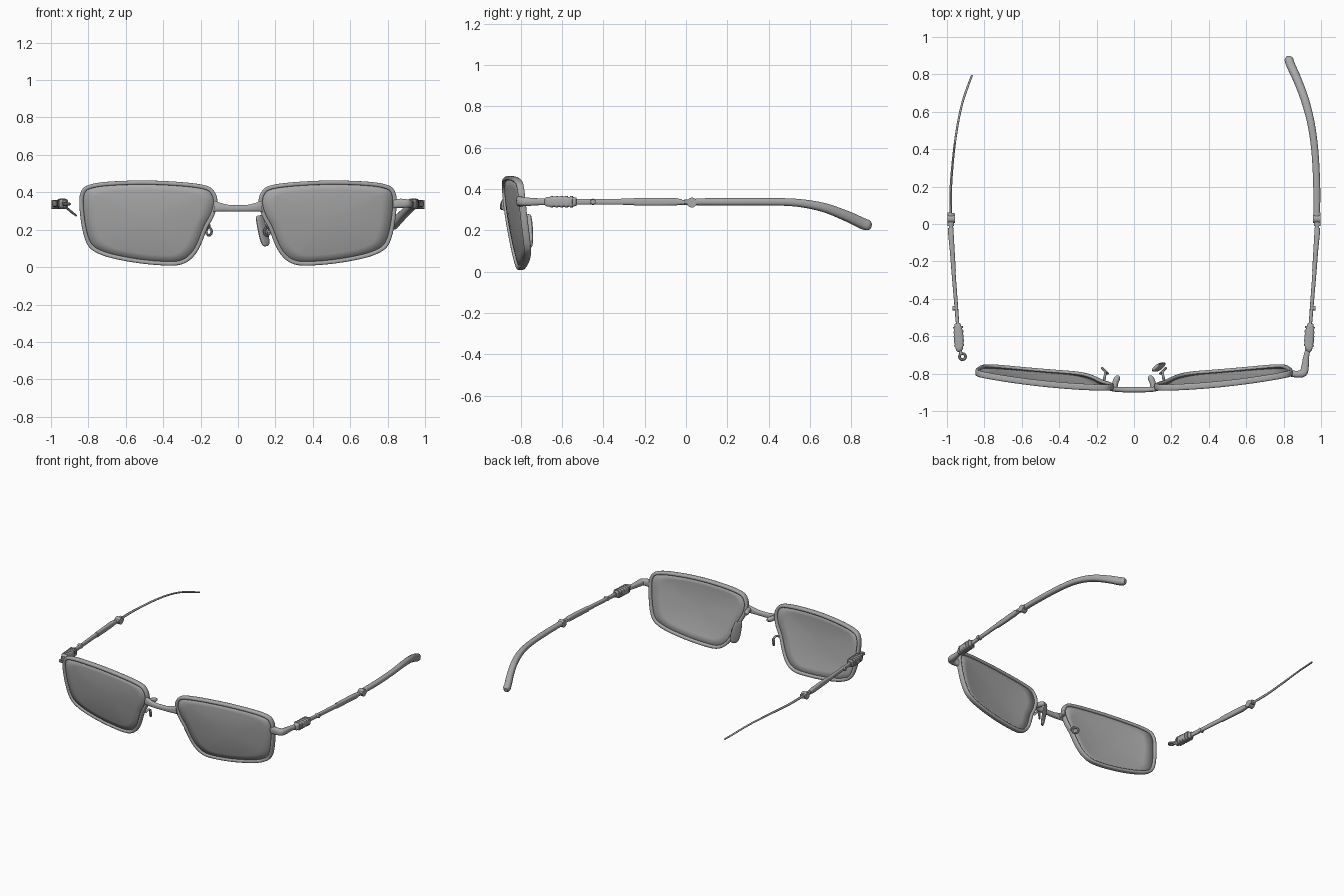
import bpy, bmesh, math
from mathutils import Vector

cube = bpy.data.objects.get("Cube")
if cube:
    bpy.data.objects.remove(cube, do_unlink=True)

grey = bpy.data.materials.new("satin_grey")
grey.use_nodes = True
GREY = (0.4, 0.4, 0.4, 1)
grey.diffuse_color = GREY
grey.node_tree.nodes["Principled BSDF"].inputs["Base Color"].default_value = GREY


def finish(name, bm, side=1):
    """Turn a bmesh into a smooth shaded object; side -1 mirrors it in x."""
    for v in bm.verts:
        v.co.x *= side
    bmesh.ops.recalc_face_normals(bm, faces=bm.faces)
    mesh = bpy.data.meshes.new(name)
    bm.to_mesh(mesh)
    bm.free()
    mesh.materials.append(grey)
    obj = bpy.data.objects.new(name, mesh)
    bpy.context.collection.objects.link(obj)
    bpy.ops.object.select_all(action='DESELECT')
    obj.select_set(True)
    bpy.context.view_layer.objects.active = obj
    bpy.ops.object.shade_smooth_by_angle(angle=math.radians(40))
    return obj


def spline(points, steps, closed=False):
    """Catmull-Rom interpolation of tuples of any length."""
    pts = [Vector(p) for p in points]
    n, out = len(pts), []
    for i in range(n if closed else n - 1):
        if closed:
            a, b, c, d = (pts[(i + k) % n] for k in (-1, 0, 1, 2))
        else:
            a, b, c, d = (pts[min(max(i + k, 0), n - 1)] for k in (-1, 0, 1, 2))
        for s in range(steps):
            t = s / steps
            out.append(b + (c - a) * (t / 2)
                       + (2 * a - 5 * b + 4 * c - d) * (t * t / 2)
                       + (3 * b - a - 3 * c + d) * (t ** 3 / 2))
    if not closed:
        out.append(pts[-1])
    return out


def sweep(name, points, side=1, up=(0, 0, 1), steps=1, box=1.0, sides=16, closed=False):
    """Loft a rounded section along (x, y, z, half width, half height) points."""
    pts = spline(points, steps, closed) if steps > 1 else [Vector(p) for p in points]
    n, bm, rings = len(pts), bmesh.new(), []
    power = lambda v: math.copysign(abs(v) ** box, v)
    for i, p in enumerate(pts):
        j, k = ((i - 1) % n, (i + 1) % n) if closed else (max(i - 1, 0), min(i + 1, n - 1))
        along = Vector(pts[k][:3]) - Vector(pts[j][:3])
        across = along.cross(Vector(up)).normalized()
        high = across.cross(along).normalized()
        ring = []
        for q in range(sides):
            a = math.tau * (q + 0.5) / sides
            ring.append(bm.verts.new(Vector(p[:3]) + across * p[3] * power(math.cos(a))
                                     + high * p[4] * power(math.sin(a))))
        rings.append(ring)
    for i in range(n if closed else n - 1):
        a, b = rings[i], rings[(i + 1) % n]
        for q in range(sides):
            r = (q + 1) % sides
            bm.faces.new((a[q], a[r], b[r], b[q]))
    if not closed:
        bm.faces.new(rings[0])
        bm.faces.new(rings[-1])
    return finish(name, bm, side)


def ring(name, centre, radius, thick, side, axis):
    """Small wire loop around the given axis."""
    axis = Vector(axis).normalized()
    u = axis.orthogonal().normalized()
    v = axis.cross(u)
    pts = []
    for i in range(20):
        a = math.tau * i / 20
        pts.append((*(Vector(centre) + (u * math.cos(a) + v * math.sin(a)) * radius), thick, thick))
    sweep(name, pts, side, up=axis, sides=8, closed=True)


def front_y(x, z):
    """Wrap and tilt of the front."""
    d = 0.46 - z
    return -0.88 + 0.11 * x * x + 0.06 * d + 0.2 * d * d


# Lens outline (x, z), left side
OUTLINE = [(.11, .35), (.125, .405), (.17, .435), (.30, .453), (.50, .462), (.70, .455),
           (.805, .437), (.84, .405), (.848, .34), (.835, .22), (.81, .13), (.77, .085),
           (.68, .05), (.52, .02), (.36, .008), (.285, .02), (.235, .06), (.20, .12),
           (.165, .21), (.128, .28)]
CX, CZ = 0.48, 0.25
inset = [(CX + (x - CX) * 0.972, CZ + (z - CZ) * 0.955) for x, z in OUTLINE]
loop = spline(inset, 5, closed=True)


def lens(name, side):
    bm, previous = bmesh.new(), None
    for f in (1, 0.8, 0.6, 0.4, 0.2):
        verts = []
        for p in loop:
            x, z = CX + (p[0] - CX) * f, CZ + (p[1] - CZ) * f
            verts.append(bm.verts.new((x, front_y(x, z) - 0.012 * (1 - f * f), z)))
        if previous:
            for i in range(len(verts)):
                j = (i + 1) % len(verts)
                bm.faces.new((previous[i], previous[j], verts[j], verts[i]))
        previous = verts
    centre = bm.verts.new((CX, front_y(CX, CZ) - 0.012, CZ))
    for i in range(len(previous)):
        bm.faces.new((previous[i], previous[(i + 1) % len(previous)], centre))
    obj = finish(name, bm, side)
    mod = obj.modifiers.new("thickness", 'SOLIDIFY')
    mod.thickness, mod.offset = 0.01, 0


Z = 0.338
for label, s in (("left", 1), ("right", -1)):
    # Lens and rim
    lens(label + "_lens", s)
    sweep(label + "_rim", [(p[0], front_y(*p), p[1], .011, .017) for p in loop], s,
          up=(0, 1, 0), box=0.55, sides=12, closed=True)

    # Bridge knob and nose pad mount
    sweep(label + "_bridge_knob", [(.102, -.885, .322, .014, .02), (.10, -.85, .322, .016, .018),
                                   (.09, -.825, .32, .016, .016), (.088, -.81, .32, .008, .008)], s, steps=4)
    sweep(label + "_pad_arm", [(.16, -.835, .215, .008, .008), (.155, -.81, .225, .007, .007),
                               (.155, -.79, .215, .007, .007)], s, steps=4, sides=10)
    ring(label + "_pad_loop", (.155, -.785, .19), .02, .007, s, (-1, 1, 0))

    # Spring hinge case with raised ribs
    sweep(label + "_hinge_case", [(.93, -.68, Z, .012, .018), (.934, -.665, Z, .02, .024),
                                  (.937, -.61, Z, .026, .025), (.941, -.56, Z, .022, .024),
                                  (.944, -.53, Z, .014, .02)], s, steps=4, box=0.5)
    for i in range(5):
        y = -.655 + i * .024
        x = .934 + i * .0015
        sweep(label + "_hinge_rib", [(x, y, Z, .026, .028), (x + .001, y + .011, Z, .027, .028)],
              s, box=0.5)

    # Temple rod, sleeve and screw
    sweep(label + "_temple_rod", [(.942, -.55, Z, .009, .014), (.952, -.42, Z, .01, .014),
                                  (.969, -.2, Z, .011, .015), (.980, .01, Z - .003, .011, .012)],
          s, steps=4, box=0.7)
    sweep(label + "_temple_sleeve", [(.9645, -.25, Z, .012, .018), (.972, -.14, Z, .013, .019),
                                     (.979, -.05, Z, .015, .018), (.980, -.02, Z, .014, .012)],
          s, box=0.6)
    sweep(label + "_temple_screw", [(.94, -.45, Z, .015, .015), (.97, -.45, Z, .012, .012)], s)

    # Folding joint halfway along the temple
    sweep(label + "_joint_barrel", [(.958, .028, .334, .024, .024), (.998, .028, .334, .024, .024)], s)
    sweep(label + "_joint_tongue", [(.980, -.01, Z, .017, .01), (.978, .06, Z, .019, .015)], s, box=0.5)

# Bridge bar
half = [(.125, -.88, .325, .012, .03), (.095, -.884, .32, .014, .023), (.05, -.886, .315, .014, .018)]
sweep("bridge", [(-p[0], *p[1:]) for p in half] + [(0, -.886, .314, .014, .017)] + half[::-1],
      steps=4, box=0.7)

# Left nose pad
sweep("left_nose_pad", [(.112, -.768, .276, .012, .005), (.114, -.768, .268, .024, .009),
                        (.125, -.766, .225, .031, .011), (.14, -.764, .16, .033, .011),
                        (.149, -.763, .122, .025, .009), (.151, -.763, .112, .012, .005)],
      up=(-.7, .7, 0), steps=4, box=0.8)

# Left end piece joining the rim to the hinge
sweep("left_end_piece", [(.832, -.797, Z, .018, .024), (.87, -.803, Z + .003, .018, .025),
                         (.905, -.796, Z + .002, .021, .022), (.915, -.76, Z, .02, .02),
                         (.92, -.715, Z, .016, .017), (.932, -.66, Z, .013, .016)], steps=5, box=0.7)

# Right loose hinge hook
sweep("right_hinge_hook", [(.934, -.66, Z, .01, .012), (.925, -.695, Z, .009, .011)], -1, box=0.6)
ring("right_hinge_eye", (.917, -.709, Z), .016, .008, -1, (0, 0, 1))

# Left padded temple tip
sweep("left_temple_tip", [(.977, .045, Z, .018, .017), (.977, .2, Z, .019, .018),
                          (.968, .38, Z, .019, .018), (.948, .53, .334, .02, .019),
                          (.915, .66, .312, .022, .022), (.874, .77, .272, .023, .025),
                          (.838, .85, .235, .024, .027), (.828, .88, .224, .023, .025),
                          (.824, .895, .22, .012, .014)], steps=5, box=0.8)

# Right bare temple wire
sweep("right_temple_wire", [(.979, .045, Z, .007, .009), (.979, .2, Z, .007, .008),
                            (.964, .38, Z, .006, .007), (.943, .53, .333, .006, .006),
                            (.917, .65, .317, .006, .006), (.887, .74, .292, .006, .006),
                            (.866, .795, .276, .005, .005)], -1, steps=5, sides=10)
